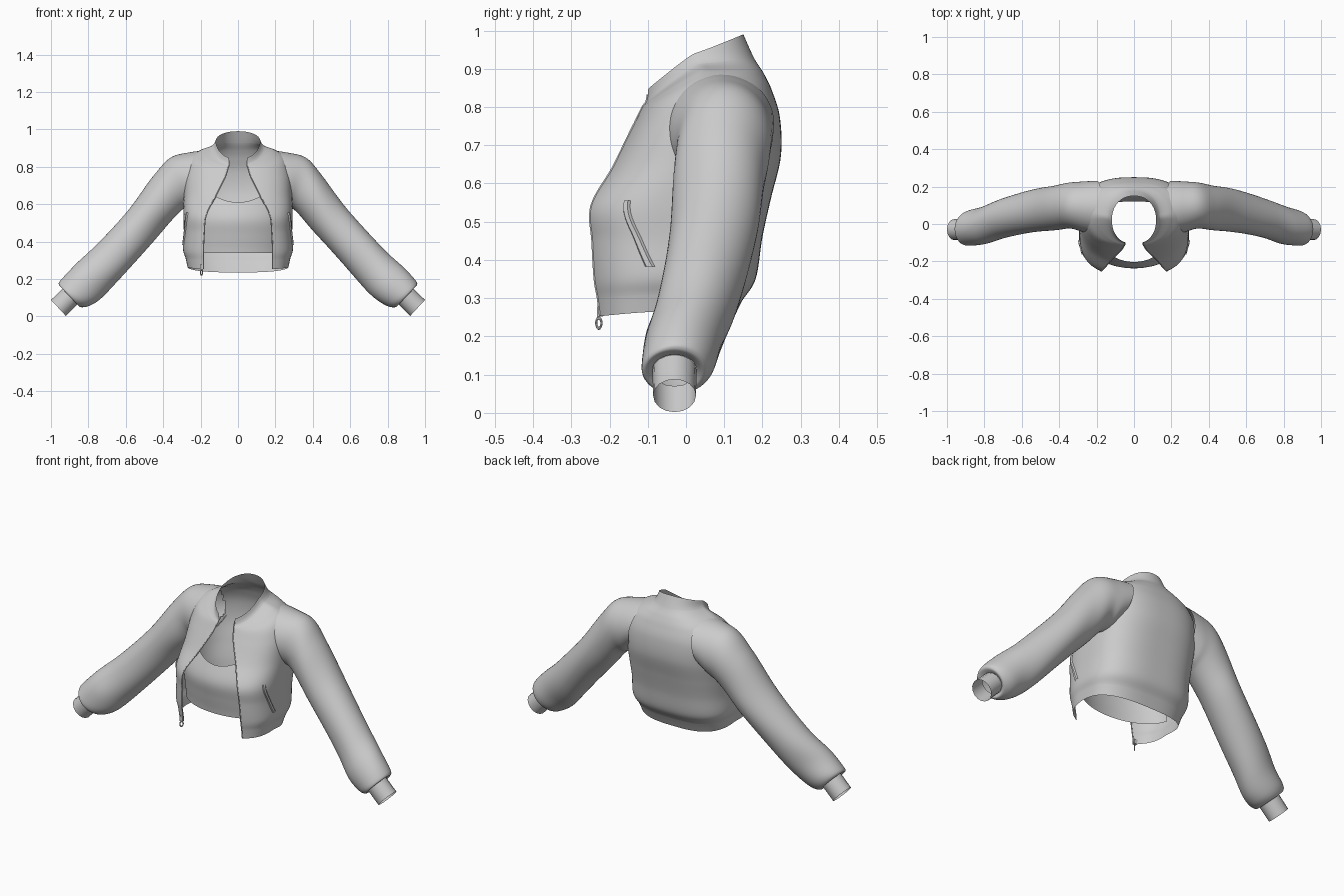
import bpy, bmesh, math
from mathutils import Vector
from mathutils.bvhtree import BVHTree

if "Cube" in bpy.data.objects:
    bpy.data.objects.remove(bpy.data.objects["Cube"])

# ---------- helpers ----------
def spline(rows, s):
    """Smoothly interpolate a list of parameter rows at position s."""
    n = len(rows) - 1
    i = min(int(s), n - 1)
    t = s - i
    a, b, c, d = rows[max(i - 1, 0)], rows[i], rows[i + 1], rows[min(i + 2, n)]
    return [q + 0.5 * t * (r - p + t * (2*p - 5*q + 4*r - w + t * (3*(q - r) + w - p)))
            for p, q, r, w in zip(a, b, c, d)]

def smooth(ob):
    bpy.ops.object.select_all(action='DESELECT')
    ob.select_set(True)
    bpy.context.view_layer.objects.active = ob
    bpy.ops.object.shade_smooth_by_angle(angle=math.radians(40))

def grid(name, fn, nu, nv, closed=False):
    """Surface from fn(u, v), u and v in 0..1; closed wraps around in u."""
    cols = nu if closed else nu + 1
    verts = [fn(i / nu, j / nv) for j in range(nv + 1) for i in range(cols)]
    faces = []
    for j in range(nv):
        for i in range(nu):
            k = (i + 1) % cols
            faces.append((j*cols + i, j*cols + k, (j+1)*cols + k, (j+1)*cols + i))
    me = bpy.data.meshes.new(name)
    me.from_pydata(verts, [], faces)
    ob = bpy.data.objects.new(name, me)
    bpy.context.collection.objects.link(ob)
    smooth(ob)
    return ob

def tree(ob):
    me = ob.data
    return BVHTree.FromPolygons([v.co for v in me.vertices], [p.vertices for p in me.polygons])

def trim(ob, bvh, far, region, depth=.012):
    """Delete faces of ob lying deeper than depth inside another surface."""
    p, n, _, _ = bvh.find_nearest(far)
    sign = 1 if (far - p).dot(n) > 0 else -1
    bm = bmesh.new()
    bm.from_mesh(ob.data)
    dead = []
    for f in bm.faces:
        c = f.calc_center_median()
        if region(c):
            p, n, _, _ = bvh.find_nearest(c)
            if sign * (c - p).dot(n) < -depth:
                dead.append(f)
    bmesh.ops.delete(bm, geom=dead, context='FACES')
    bm.to_mesh(ob.data)
    bm.free()

# ---------- torso: half width, y front/back, z front/side/back, opening, squareness ----------
RINGS = [
    (.270, -.250, .120, .250, .265, .235, .185, .70),
    (.280, -.255, .145, .300, .310, .290, .185, .70),
    (.294, -.262, .182, .350, .360, .350, .185, .70),
    (.290, -.268, .200, .450, .450, .460, .180, .70),
    (.292, -.268, .222, .540, .540, .560, .170, .70),
    (.290, -.200, .248, .640, .650, .670, .120, .75),
    (.284, -.145, .246, .740, .760, .770, .070, .78),
    (.255, -.122, .226, .785, .850, .840, .055, .82),
    (.200, -.115, .205, .800, .890, .885, .050, .86),
    (.138, -.110, .178, .810, .913, .928, .048, .92),
    (.118, -.108, .150, .840, .940, .990, .050, .92),
]

def torso_at(s, th, out=0.0):
    """Point on the torso; th = 0 is the front centre, pi the back."""
    hw, yf, yb, zf, zs, zb, g, p = spline(RINGS, s)
    c, sn = math.cos(th), math.sin(th)
    f = lambda a: math.copysign(abs(a) ** p, a)
    z = zs + (zf - zs) * c if c > 0 else zs - (zb - zs) * c
    return ((hw + out) * f(sn), (yf + yb) / 2 - ((yb - yf) / 2 + out) * f(c), z)

def edge_angle(s):
    r = spline(RINGS, s)
    return math.asin((r[6] / r[0]) ** (1 / r[7]))

def torso_part(name, s0, s1, nv):
    def fn(u, v):
        s = s0 + (s1 - s0) * v
        t0 = edge_angle(s)
        return torso_at(s, t0 + (2 * math.pi - 2 * t0) * u)
    return grid(name, fn, 96, nv)

torso_part("hem_band", 0, 1, 4)
body = torso_part("jacket_body", 1, 9, 72)
torso_part("collar", 9, 10, 6)

# ---------- sleeves: upper x,z / lower x,z / y centre / y half depth ----------
SLEEVE = [
    (.170, .888, .225, .630, .088, .142),
    (.265, .876, .265, .590, .092, .136),
    (.365, .846, .300, .570, .098, .124),
    (.450, .755, .360, .505, .090, .120),
    (.580, .575, .455, .400, .073, .115),
    (.770, .372, .630, .200, .030, .104),
    (.880, .265, .730, .100, -.008, .100),
    (.948, .195, .795, .056, -.022, .094),
    (.957, .168, .845, .050, -.030, .080),
    (.933, .152, .853, .070, -.030, .058),
]
CUFF = [(.933, .152, .853, .070, -.030, .058), (1.0, .088, .920, .002, -.030, .056)]

def tube(name, rows, side, nu, nv, wrinkle=0.0):
    def fn(u, v):
        ux, uz, lx, lz, cy, hy = spline(rows, v * (len(rows) - 1))
        a = 2 * math.pi * u
        k = 1 + wrinkle * math.sin(math.pi * v) ** 2 * math.sin(26 * v + 3 * math.sin(a + side))
        c, s = math.cos(a) * k, math.sin(a) * k
        return (side * ((ux + lx) / 2 + (ux - lx) / 2 * c), cy + hy * s,
                (uz + lz) / 2 + (uz - lz) / 2 * c)
    return grid(name, fn, nu, nv, closed=True)

body_tree = tree(body)
for side, tag in ((1, "right"), (-1, "left")):
    # sleeve, opened into the body so that no layer is left inside the shoulder
    sleeve = tube("sleeve_" + tag, SLEEVE, side, 48, 72, 0.02)
    sleeve_tree = tree(sleeve)
    trim(sleeve, body_tree, Vector((side * 3, .05, .5)), lambda c: abs(c.x) < .33)
    trim(body, sleeve_tree, Vector((side * 3, .05, 3)), lambda c: c.x * side > .225)
    tube("cuff_" + tag, CUFF, side, 16, 2)

    # slanted pocket welt laid on the side panel
    def welt(u, v):
        th = math.radians(82 - 18 * v) + (u - .5) * .10
        x, y, z = torso_at(2.3 + 1.85 * v, th, .006 if 0 < u < 1 else -.002)
        return (side * x, y, z)
    grid("pocket_welt_" + tag, welt, 4, 12)

    # zip tape along the front edge
    cu = bpy.data.curves.new("zip_edge_" + tag, 'CURVE')
    cu.dimensions = '3D'
    cu.bevel_depth = .003
    cu.bevel_resolution = 1
    sp = cu.splines.new('POLY')
    sp.points.add(38)
    for i, pt in enumerate(sp.points):
        s = i / 4
        x, y, z = torso_at(s, edge_angle(s))
        pt.co = (side * x, y, z, 1)
    bpy.context.collection.objects.link(bpy.data.objects.new("zip_edge_" + tag, cu))

# ---------- inner cropped top, front panel with scooped neckline ----------
TOP = [(-.212,), (-.226,), (-.236,), (-.200,), (-.152,)]   # front y from z .34 upward

def top_fn(u, v):
    a = math.radians(-82 + 164 * u)
    x = .27 * math.sin(a)
    z_top = .61 + .12 * min(1, (x / .23) ** 2)
    z = .34 + (z_top - .34) * v
    y = spline(TOP, min(3.99, (z - .34) / .092))[0]
    return (x, y + .17 * (1 - math.cos(a)), z)
grid("inner_top", top_fn, 40, 16)

# ---------- zip slider and pull on one front edge ----------
x, y, z = torso_at(0, edge_angle(0))
bpy.ops.mesh.primitive_cube_add(size=1, location=(-x - .01, y, z + .012))
ob = bpy.context.object
ob.name = "zip_slider"
ob.scale = (.018, .016, .026)
bpy.ops.mesh.primitive_torus_add(major_radius=.009, minor_radius=.003, major_segments=16,
                                 minor_segments=6, location=(-x - .01, y - .003, z - .018),
                                 rotation=(math.pi / 2, 0, math.radians(50)))
ob = bpy.context.object
ob.name = "zip_pull"
ob.scale = (1, 1.5, 1)
smooth(ob)
